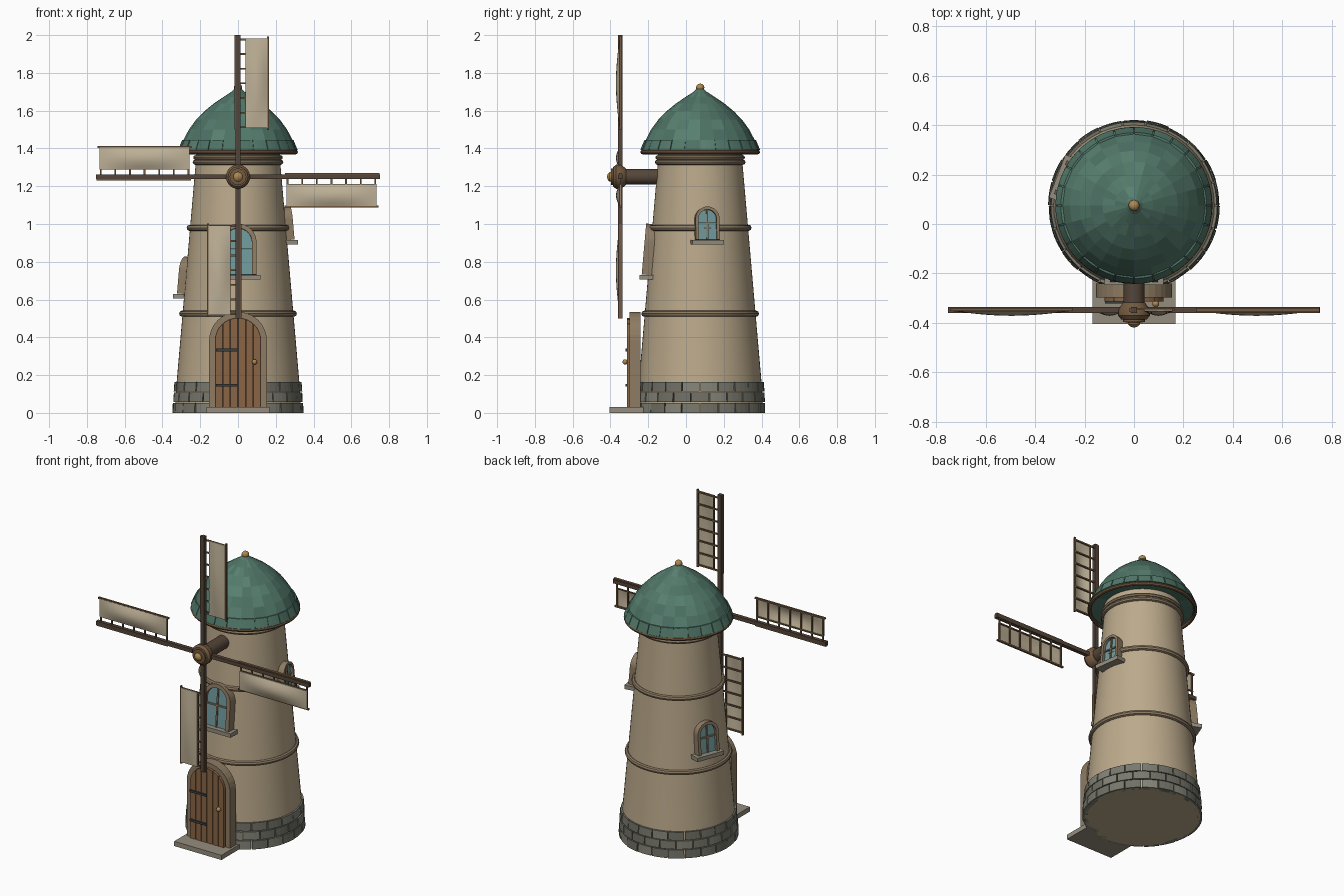
import bpy, bmesh, random
from math import sin, cos, pi, radians, sqrt
from mathutils import Matrix, Vector

if "Cube" in bpy.data.objects:
    bpy.data.objects.remove(bpy.data.objects["Cube"])

random.seed(4)
CY = 0.075                       # tower axis in y
AXIS = Matrix.Translation((0, CY, 0))
I = Matrix.Identity(4)

def mat(name, r, g, b):
    m = bpy.data.materials.new(name)
    m.diffuse_color = (r, g, b, 1)
    m.use_nodes = True
    m.node_tree.nodes["Principled BSDF"].inputs["Base Color"].default_value = m.diffuse_color
    return m

PLASTER = mat("plaster", .50, .40, .26)
TRIM = mat("trim", .27, .20, .125)
STEP = mat("pale_stone", .30, .27, .21)
WOOD = mat("wood", .17, .10, .05)
DARKWOOD = mat("dark_wood", .09, .06, .04)
DOOR = mat("door_wood", .25, .13, .06)
IRON = mat("iron", .04, .05, .05)
BRASS = mat("brass", .42, .25, .08)
GLASS = mat("glass", .16, .32, .33)
CLOTH = mat("cloth", .52, .44, .31)
STONES = [mat("stone_%d" % i, .19 * k, .19 * k, .155 * k) for i, k in enumerate((.85, 1, 1.2))]
ROOFS = [mat("roof_%d" % i, .085 * k, .19 * k, .145 * k) for i, k in enumerate((.88, 1, 1.12))]

def mk(name, verts, faces, mats, M=I, smooth=False):
    mats = mats if isinstance(mats, list) else [mats]
    me = bpy.data.meshes.new(name)
    me.from_pydata([M @ Vector(v) for v in verts], [], faces)
    bm = bmesh.new(); bm.from_mesh(me)
    bmesh.ops.recalc_face_normals(bm, faces=bm.faces)
    bm.to_mesh(me); bm.free()
    for m in mats:
        me.materials.append(m)
    if len(mats) > 1:            # one random tint per block of faces
        for p in me.polygons:
            p.material_index = random.randrange(len(mats))
    if smooth:
        me.shade_smooth()
        me.set_sharp_from_angle(angle=radians(35))
    ob = bpy.data.objects.new(name, me)
    bpy.context.collection.objects.link(ob)
    return ob

def lathe(name, prof, mats, M=AXIS, n=64, smooth=True, closed=False):
    k = len(prof)
    verts = [(r * cos(2 * pi * i / n), r * sin(2 * pi * i / n), z) for i in range(n) for r, z in prof]
    faces = [(i * k + j, (i + 1) % n * k + j, (i + 1) % n * k + (j + 1) % k, i * k + (j + 1) % k)
             for i in range(n) for j in range(k if closed else k - 1)]
    if not closed:
        faces += [[i * k for i in range(n)], [i * k + k - 1 for i in range(n)]]
    return mk(name, verts, faces, mats, M, smooth)

def ring(name, r, z, a, b, m):   # oval-section hoop
    lathe(name, [(r + a * cos(t * pi / 4), z + b * sin(t * pi / 4)) for t in range(8)], m, closed=True)

HEX = [(0, 1, 3, 2), (4, 6, 7, 5), (0, 4, 5, 1), (2, 3, 7, 6), (0, 2, 6, 4), (1, 5, 7, 3)]

def boxes(name, items, m, M=I):  # items: (centre xyz, size xyz)
    V, F = [], []
    for x, y, z, sx, sy, sz in items:
        o = len(V)
        V += [(x + a * sx / 2, y + b * sy / 2, z + c * sz / 2) for a in (-1, 1) for b in (-1, 1) for c in (-1, 1)]
        F += [[o + q for q in f] for f in HEX]
    return mk(name, V, F, m, M)

def blocks(name, rows, n, th, gap, mats):  # curved blocks round the tower
    V, F, ids = [], [], []
    for row, (r0, z0, r1, z1) in enumerate(rows):
        for i in range(n):
            a0 = 2 * pi * (i + .5 * (row % 2)) / n + gap
            a1 = a0 + 2 * pi / n - 2 * gap
            dr, o, col = random.uniform(-.002, .002), len(V), random.randrange(len(mats))
            for s in range(4):
                a = a0 + (a1 - a0) * s / 3
                V += [(r * cos(a), r * sin(a), z) for r, z in
                      ((r0 + dr, z0), (r1 + dr, z1), (r1 - th, z1), (r0 - th, z0))]
            fs = [[o + s * 4 + j, o + s * 4 + 4 + j, o + s * 4 + 4 + (j + 1) % 4, o + s * 4 + (j + 1) % 4]
                  for s in range(3) for j in range(4)]
            fs += [[o, o + 1, o + 2, o + 3], [o + 12 + j for j in range(4)]]
            F += fs; ids += [col] * len(fs)
    ob = mk(name, V, F, mats, AXIS)
    for p, c in zip(ob.data.polygons, ids):
        p.material_index = c

def arch(w, h, base=0, n=16):    # outline: straight jambs and a round head
    return [(w, base)] + [(w * cos(pi * i / n), h - w + w * sin(pi * i / n)) for i in range(n + 1)] + [(-w, base)]

def prism(name, outlines, d0, d1, m, M):
    V, F = [], []
    for pts in outlines:
        o, k = len(V), len(pts)
        V += [(x, y, d) for d in (d0, d1) for x, y in pts]
        F += [[o + i for i in range(k)], [o + k + i for i in range(k)]]
        F += [(o + i, o + (i + 1) % k, o + k + (i + 1) % k, o + k + i) for i in range(k)]
    return mk(name, V, F, m, M)

def arch_frame(name, w, h, t, d0, d1, m, M):
    loops = [(arch(w, h), d0), (arch(w, h), d1), (arch(w - t, h - t), d1), (arch(w - t, h - t), d0)]
    k = len(loops[0][0])
    V = [(x, y, d) for pts, d in loops for x, y in pts]
    F = [(a * k + i, a * k + i + 1, (a + 1) % 4 * k + i + 1, (a + 1) % 4 * k + i)
         for a in range(4) for i in range(k - 1)]
    F += [[a * k for a in range(4)], [a * k + k - 1 for a in range(4)]]
    return mk(name, V, F, m, M)

def wall_r(z):
    return .339 - .087 * z

# tower body, bands and collar
lathe("tower_wall", [(.334, 0), (wall_r(.15), .15), (wall_r(1.32), 1.32), (.222, 1.40)], PLASTER)
ring("lower_band", wall_r(.525) + .004, .525, .014, .016, TRIM)
ring("upper_band", wall_r(.98) + .004, .98, .014, .016, TRIM)
ring("collar_lower", .226, 1.327, .014, .014, TRIM)
ring("collar_upper", .226, 1.352, .011, .012, TRIM)

# stone footing
blocks("stone_footing", [(.346, 0, .344, .053), (.344, .058, .341, .108), (.340, .113, .336, .163)],
       22, .03, .008, STONES)

# roof cap
prof = [(.21, 1.395), (.300, 1.392), (.311, 1.388), (.291, 1.44), (.260, 1.50), (.222, 1.552),
        (.178, 1.597), (.128, 1.638), (.078, 1.672), (.035, 1.70), (.014, 1.72)]
lathe("roof_cap", prof, ROOFS, n=24, smooth=False)
blocks("eave_shingles", [(.316, 1.392, .294, 1.445)], 24, .01, .008, ROOFS)
ring("roof_rim", .306, 1.381, .011, .012, WOOD)
ring("roof_tip_ring", .016, 1.703, .010, .008, ROOFS[0])
lathe("finial", [(.001 + .021 * sin(pi * i / 10), 1.722 - .021 * cos(pi * i / 10)) for i in range(11)], BRASS, n=20)

# windows: direction angle, sill height, half width, height
for name, ang, z, w, h in (("front", -90, .73, .098, .27), ("right", 8, .915, .064, .175), ("left", 159, .63, .072, .195)):
    a = radians(ang)
    r = wall_r(z + h / 2)
    out = Vector((cos(a), sin(a), 0))
    M = Matrix((Vector((-sin(a), cos(a), 0)), Vector((0, 0, 1)), out)).transposed().to_4x4()
    M = Matrix.Translation(Vector((0, CY, z)) + out * r) @ M
    T = M @ Matrix.Translation((0, h / 2, 0)) @ Matrix.Rotation(radians(-5), 4, 'X') @ Matrix.Translation((0, -h / 2, 0))
    t = w * .25
    arch_frame(name + "_window_frame", w, h, t, -.02, .034, TRIM, T)
    prism(name + "_window_glass", [arch(w - t + .002, h - t + .002)], -.015, .016, GLASS, T)
    boxes(name + "_window_bars", [(0, h / 2 - t / 2, .018, .009, h - t, .012),
                                  (0, h * .5, .018, 2 * (w - t), .009, .012)], TRIM, T)
    boxes(name + "_window_sill", [(0, -.012, .015, 2 * w + .042, .025, .084)], STEP, M)

# door: local x right, y up, z towards the front
D = Matrix(((1, 0, 0, 0), (0, 0, -1, 0), (0, 1, 0, .03), (0, 0, 0, 1)))
arch_frame("door_frame", .153, .505, .03, .24, .298, TRIM, D)
prism("door_back", [arch(.124, .476)], .245, .293, DARKWOOD, D)
planks = []
for i in range(6):
    x0, x1 = -.12 + .04 * i + .0015, -.12 + .04 * (i + 1) - .0015
    xs = [x1 + (x0 - x1) * j / 4 for j in range(5)]
    planks.append([(x1, 0)] + [(x, .35 + sqrt(.122 ** 2 - x * x)) for x in xs] + [(x0, 0)])
prism("door_planks", planks, .285, .313, DOOR, D)
boxes("door_hinges", [(-.06, y, .315, .115, .014, .012) for y in (.117, .303)], IRON, D)
bpy.ops.mesh.primitive_uv_sphere_add(segments=16, ring_count=8, radius=.014, location=(.088, -.322, .27))
knob = bpy.context.object
knob.name = "door_knob"
knob.data.materials.append(BRASS)
bpy.ops.object.shade_smooth()
boxes("door_step", [(0, -.305, .015, .334, .20, .03)], STEP)

# windshaft and hub, turned around the y axis
H = Matrix(((1, 0, 0, 0), (0, 0, -1, 0), (0, 1, 0, 1.25), (0, 0, 0, 1)))
lathe("windshaft", [(.042, .10), (.042, .325)], DARKWOOD, H, 24)
lathe("hub", [(.044, .318), (.05, .325), (.063, .345), (.064, .37), (.052, .385), (.044, .387), (.044, .396), (.026, .398)], WOOD, H, 32)
lathe("hub_nose", [(.025, .39), (.025, .405), (.016, .414), (.003, .418)], BRASS, H, 20)

# four sails, each modelled pointing up then turned about the hub
for k in range(4):
    S = Matrix.Translation((0, -.347, 1.25)) @ Matrix.Rotation(k * pi / 2, 4, 'Y')
    n = "sail_%d_" % (k + 1)
    boxes(n + "stock", [(0, 0, .375, .024, .024, .752)], DARKWOOD, S)
    boxes(n + "leading_board", [(-.014, 0, .50, .010, .016, .50)], WOOD, S)
    boxes(n + "rungs", [(.08, .004, .262 + .0775 * i, .16, .008, .009) for i in range(7)], WOOD, S)
    boxes(n + "rails", [(.158, .002, .495, .010, .012, .495), (.042, .004, .495, .007, .008, .475)], WOOD, S)
    nu, nv = 6, 16               # billowing cloth
    V = [(.042 + .114 * i / nu, -.005 - .019 * sin(pi * i / nu) * sin(pi * j / nv) + d, .258 + .474 * j / nv)
         for d in (0, .004) for j in range(nv + 1) for i in range(nu + 1)]
    q, L = nu + 1, (nu + 1) * (nv + 1)
    F = [[o + j * q + i, o + j * q + i + 1, o + (j + 1) * q + i + 1, o + (j + 1) * q + i]
         for o in (0, L) for j in range(nv) for i in range(nu)]
    rim = list(range(nu)) + [j * q + nu for j in range(nv)] + [nv * q + i for i in range(nu, 0, -1)] + [j * q for j in range(nv, 0, -1)]
    F += [(a, b, b + L, a + L) for a, b in zip(rim, rim[1:] + rim[:1])]
    mk(n + "cloth", V, F, CLOTH, S, True)
